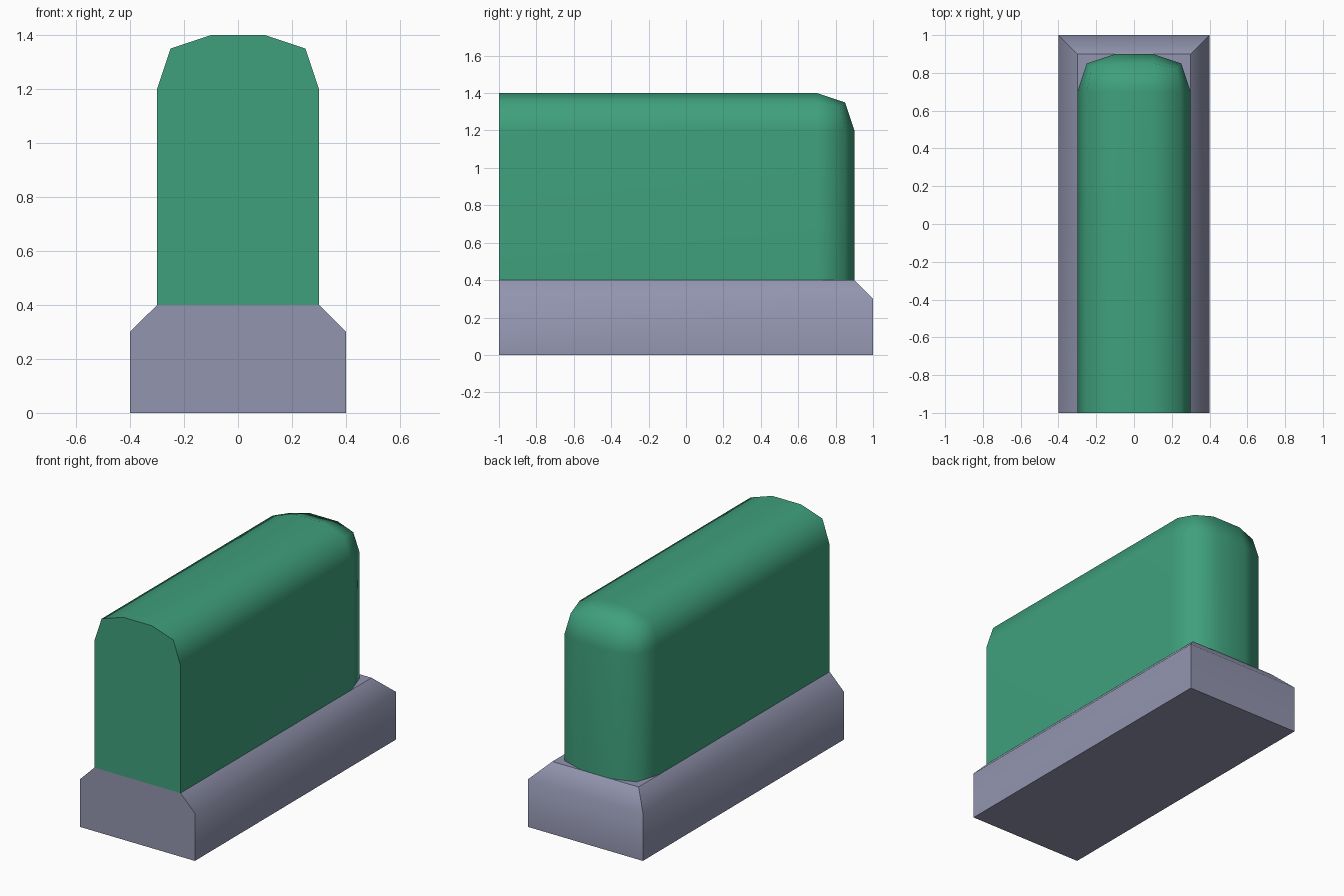
import bpy, bmesh, math

if "Cube" in bpy.data.objects:
    bpy.data.objects.remove(bpy.data.objects["Cube"])


def material(name, srgb):
    m = bpy.data.materials.new(name)
    lin = [((c / 255 + 0.055) / 1.055) ** 2.4 for c in srgb]
    m.diffuse_color = (*lin, 1)
    m.use_nodes = True
    m.node_tree.nodes["Principled BSDF"].inputs["Base Color"].default_value = m.diffuse_color
    return m


def loft(name, rings, mat, sharp_top=False):
    """Each ring is the right half of a plan outline, front to back; mirrored in x."""
    bm = bmesh.new()
    loops = []
    for half in rings:
        pts = half + [(-x, y, z) for x, y, z in reversed(half)]
        loops.append([bm.verts.new(p) for p in pts])
    n = len(loops[0])
    for a, b in zip(loops, loops[1:]):
        for i in range(n):
            j = (i + 1) % n
            bm.faces.new((a[i], a[j], b[j], b[i]))
    bm.faces.new(loops[0][::-1])
    bm.faces.new(loops[-1])
    bmesh.ops.remove_doubles(bm, verts=bm.verts, dist=0.0005)
    bmesh.ops.recalc_face_normals(bm, faces=bm.faces)
    bm.normal_update()
    top = max(v.co.z for v in bm.verts)
    for f in bm.faces:
        f.smooth = True
    for e in bm.edges:
        e.smooth = e.calc_face_angle(0) < math.radians(58)
        if sharp_top and all(v.co.z > top - 0.001 for v in e.verts):
            e.smooth = False
    me = bpy.data.meshes.new(name)
    bm.to_mesh(me)
    bm.free()
    me.materials.append(mat)
    ob = bpy.data.objects.new(name, me)
    bpy.context.collection.objects.link(ob)
    return ob


green = material("hedge green", (63, 160, 125))
stone = material("stone grey", (146, 149, 175))

# Stone base: straight sides, chamfered on both sides and the back
base = [[(w, -1, z), (w, d, z)]
        for w, d, z in ((0.4, 1, 0), (0.4, 1, 0.3), (0.3, 0.9, 0.4))]
loft("stone_base", base, stone, sharp_top=True)

# Hedge: flat front end, rounded top, rounded back end
wall = [(0.3, -1), (0.3, 0.7), (0.25, 0.85), (0.1, 0.9)]
hedge = [[(x, y, z) for x, y in wall] for z in (0.4, 1.2)]
hedge.append([(0.25, -1, 1.35), (0.25, 0.7, 1.35),
              (0.225, 0.825, 1.325), (0.1, 0.85, 1.35)])
hedge.append([(0.1, -1, 1.4)] + [(0.1, 0.7, 1.4)] * 3)
body = loft("hedge", hedge, green)
wn = body.modifiers.new("weighted_normals", 'WEIGHTED_NORMAL')
wn.keep_sharp = True
